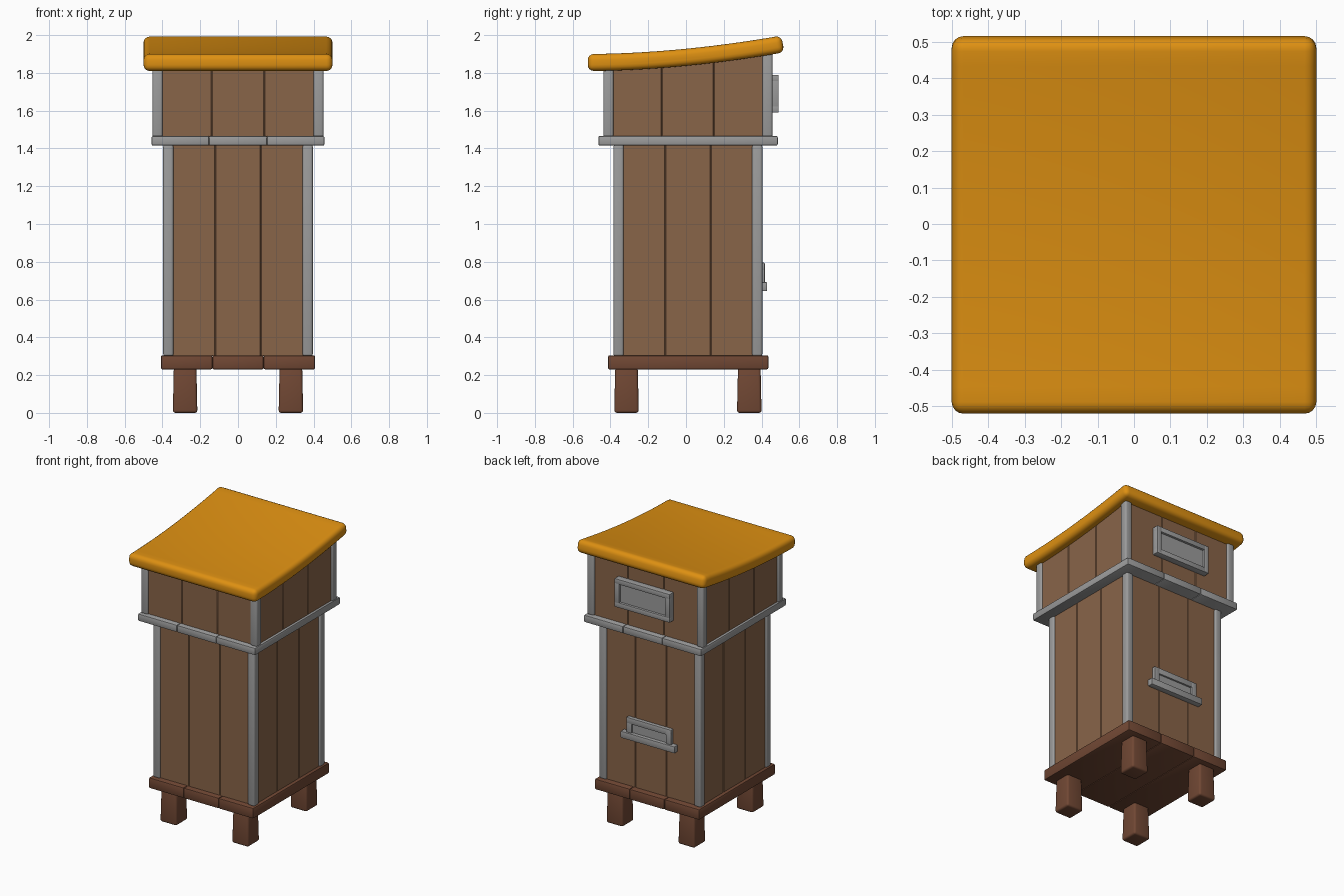
import bpy, bmesh, math

if "Cube" in bpy.data.objects:
    bpy.data.objects.remove(bpy.data.objects["Cube"])

def material(name, rgb):
    m = bpy.data.materials.new(name)
    m.diffuse_color = (*rgb, 1)
    m.use_nodes = True
    m.node_tree.nodes["Principled BSDF"].inputs["Base Color"].default_value = m.diffuse_color
    return m

ORANGE = material("roof orange", (0.73, 0.28, 0.006))
WALL = material("wall wood", (0.25, 0.128, 0.066))
DARK = material("dark wood", (0.165, 0.064, 0.034))
GREY = material("grey trim", (0.33, 0.33, 0.33))
CY = 0.01  # the body sits slightly behind the roof centre

def finish(bm, name, mat, bevel, segments=2):
    bmesh.ops.recalc_face_normals(bm, faces=bm.faces)
    if bevel:
        edges = [e for e in bm.edges if e.calc_face_angle(0) > math.radians(35)]
        bmesh.ops.bevel(bm, geom=edges, offset=bevel, segments=segments,
                        profile=0.5, affect='EDGES')
    me = bpy.data.meshes.new(name)
    bm.to_mesh(me)
    bm.free()
    ob = bpy.data.objects.new(name, me)
    bpy.context.collection.objects.link(ob)
    me.materials.append(mat)
    bpy.ops.object.select_all(action='DESELECT')
    ob.select_set(True)
    bpy.context.view_layer.objects.active = ob
    bpy.ops.object.shade_smooth_by_angle(angle=math.radians(35))
    return ob

def box(name, x, y, z, mat, bevel=0.006, top=None, taper=1, segments=2):
    """Box from ranges; top(y) may shape the upper face, taper narrows it."""
    bm = bmesh.new()
    bmesh.ops.create_cube(bm, size=1)
    for v in bm.verts:
        up = v.co.z > 0
        k = taper if up else 1
        v.co.x = sum(x) / 2 + v.co.x * (x[1] - x[0]) * k
        v.co.y = sum(y) / 2 + v.co.y * (y[1] - y[0]) * k
        v.co.z = (top(v.co.y) if top else z[1]) if up else z[0]
    return finish(bm, name, mat, bevel, segments)

def roof_top(y):
    return 1.9 + 0.1 * max(0, (y + 0.52) / 1.04) ** 1.85

def under_roof(y):
    return roof_top(y) - 0.05

def thirds(a, b):
    w = (b - a) / 3
    return [(a + i * w, a + (i + 1) * w) for i in range(3)]

# curved roof slab
bm = bmesh.new()
upper, lower = [], []
N = 14
for i in range(N + 1):
    y = -0.52 + 1.025 * i / N
    slope = (roof_top(y + 0.001) - roof_top(y - 0.001)) / 0.002
    n = math.hypot(1, slope)
    upper.append((y, roof_top(y)))
    lower.append((y + 0.09 * slope / n, roof_top(y) - 0.09 / n))
loop = upper + lower[::-1]
sides = [[bm.verts.new((x, *p)) for p in loop] for x in (-0.5, 0.5)]
M = len(loop)
for i in range(M):
    j = (i + 1) % M
    bm.faces.new((sides[0][i], sides[0][j], sides[1][j], sides[1][i]))
for s in sides:
    bm.faces.new(s)
finish(bm, "roof", ORANGE, 0.032, 4)

# plank slabs: base board and middle band
for i, (a, b) in enumerate(thirds(-0.408, 0.408)):
    box(f"base_plank_{i}", (a, b), (-0.413, 0.436), (0.23, 0.305), DARK, 0.009)
for i, (a, b) in enumerate(thirds(-0.458, 0.458)):
    box(f"band_plank_{i}", (a, b), (-0.464, 0.486), (1.415, 1.466), GREY, 0.008)

# tapered legs
for sx in (-1, 1):
    for sy in (-1, 1):
        cx, cy = sx * 0.28, CY + sy * 0.325
        box("leg", (cx - 0.065, cx + 0.065), (cy - 0.065, cy + 0.065),
            (0, 0.24), DARK, 0.014, taper=0.92, segments=3)

def hive_box(name, hx, hy, z, top):
    """Corner posts and three-plank walls; hx, hy are the outer half sizes."""
    p, inset, t = 0.054, 0.012, 0.03
    for sx in (-1, 1):
        for sy in (-1, 1):
            xs = sorted((sx * hx, sx * (hx - p)))
            ys = sorted((CY + sy * hy, CY + sy * (hy - p)))
            box(name + "_post", xs, ys, z, GREY, 0.012, top, segments=3)
    for s in (-1, 1):
        ys = sorted((CY + s * (hy - inset), CY + s * (hy - inset - t)))
        for a, b in thirds(-hx + p - 0.02, hx - p + 0.02):
            box(name + "_wall_plank", (a, b), ys, z, WALL, 0.004, top, segments=1)
        xs = sorted((s * (hx - inset), s * (hx - inset - t)))
        for a, b in thirds(CY - hy + p - 0.02, CY + hy - p + 0.02):
            box(name + "_side_plank", xs, (a, b), z, WALL, 0.004, top, segments=1)

hive_box("lower", 0.396, 0.394, (0.3, 1.42), None)
hive_box("upper", 0.453, 0.448, (1.46, 1.8), under_roof)

def frame(name, hx, z, y, border):
    """Rectangular frame on the back wall."""
    box(name + "_top", (-hx, hx), y, (z[1] - border, z[1]), GREY, 0.004)
    box(name + "_bottom", (-hx, hx), y, (z[0], z[0] + border), GREY, 0.004)
    for s in (-1, 1):
        box(name + "_side", sorted((s * hx, s * (hx - border))), y,
            (z[0] + 0.005, z[1] - 0.005), GREY, 0.004)

# label holder on the upper back
frame("holder", 0.215, (1.59, 1.79), (0.43, 0.49), 0.036)
box("holder_plate", (-0.2, 0.2), (0.43, 0.474), (1.6, 1.78), GREY, 0)

# entrance with landing ledge on the lower back
frame("entrance", 0.175, (0.65, 0.795), (0.38, 0.417), 0.042)
box("entrance_plate", (-0.16, 0.16), (0.38, 0.405), (0.66, 0.78), GREY, 0)
box("landing_ledge", (-0.21, 0.21), (0.38, 0.43), (0.645, 0.692), GREY, 0.004)
